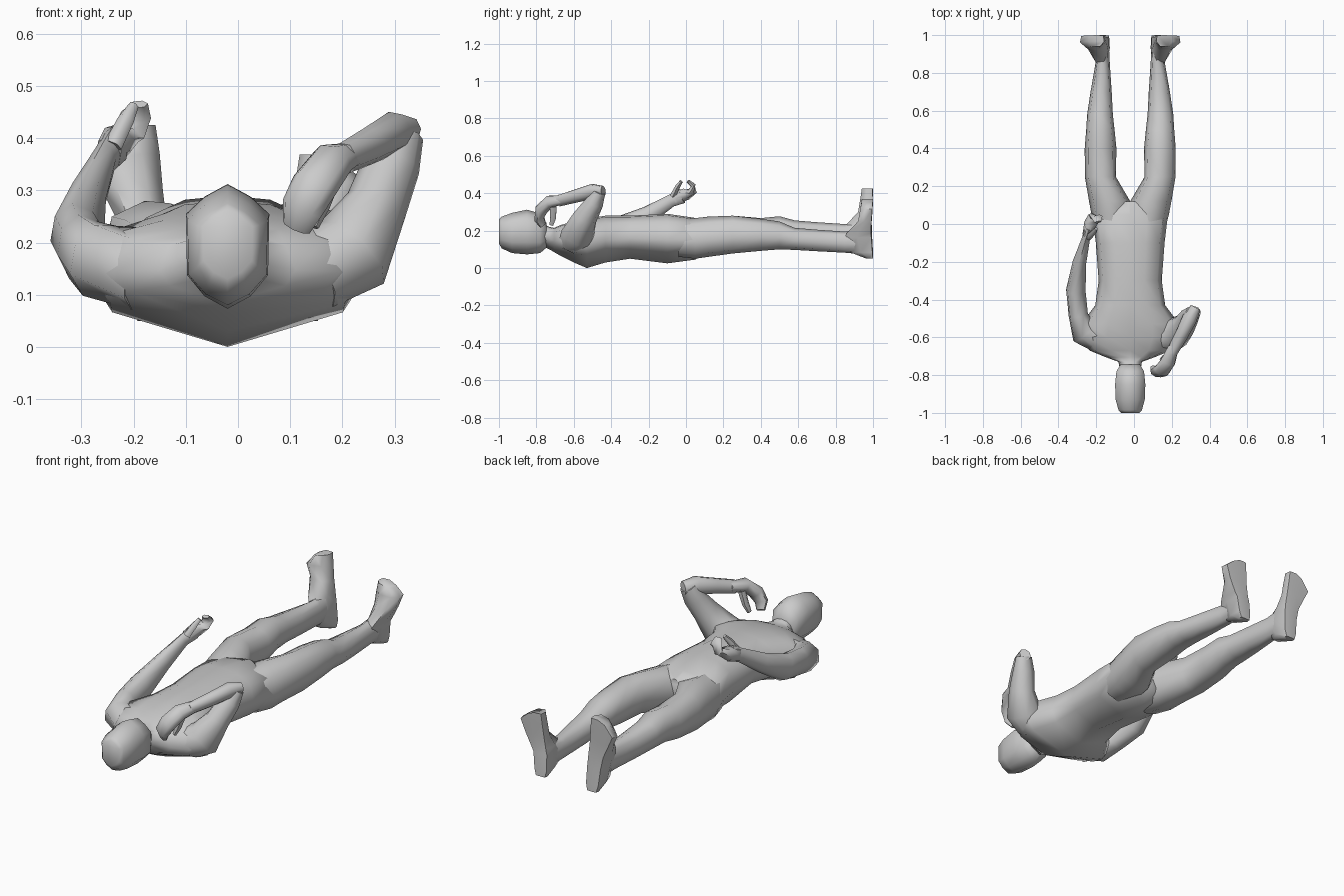
import bpy, bmesh, math
from mathutils import Vector

CX = -0.02  # body mid line


def loft(name, rings):
    """Skin a list of equal-length rings and cap both ends."""
    bm = bmesh.new()
    vs = [[bm.verts.new(p) for p in r] for r in rings]
    n = len(vs[0])
    for a, b in zip(vs, vs[1:]):
        for i in range(n):
            j = (i + 1) % n
            bm.faces.new((a[i], a[j], b[j], b[i]))
    bm.faces.new(vs[0])
    bm.faces.new(vs[-1])
    bmesh.ops.recalc_face_normals(bm, faces=bm.faces[:])
    me = bpy.data.meshes.new(name)
    bm.to_mesh(me)
    bm.free()
    ob = bpy.data.objects.new(name, me)
    bpy.context.collection.objects.link(ob)
    bpy.ops.object.select_all(action='DESELECT')
    bpy.context.view_layer.objects.active = ob
    ob.select_set(True)
    bpy.ops.object.shade_smooth_by_angle(angle=math.radians(60))
    return ob


def slices(sections, half):
    """Cross-sections across y: (y, centre x, half width, z low, z high)."""
    full = half + [(-x, z) for x, z in half[-2:0:-1]]
    return [[(cx + x * w, y, z0 + t * (z1 - z0)) for x, t in full]
            for y, cx, w, z0, z1 in sections]


def tube(path, side, n=8):
    """Rings along a bent path: (x, y, z, radius on side axis, other radius)."""
    pts = [Vector(p[:3]) for p in path]
    rings = []
    for i, p in enumerate(path):
        t = (pts[min(i + 1, len(pts) - 1)] - pts[max(i - 1, 0)]).normalized()
        u = Vector(side)
        u = (u - t * u.dot(t)).normalized()
        v = t.cross(u)
        rings.append([pts[i] + u * p[3] * math.cos(k * math.tau / n)
                      + v * p[4] * math.sin(k * math.tau / n) for k in range(n)])
    return rings


# torso with a ridged back, running from neck to hips
loft("torso", slices([
    (-0.80, CX, 0.050, 0.13, 0.25),
    (-0.73, CX, 0.062, 0.10, 0.22),
    (-0.705, CX, 0.13, 0.085, 0.215),
    (-0.67, CX, 0.215, 0.065, 0.23),
    (-0.60, CX, 0.265, 0.03, 0.25),
    (-0.53, CX, 0.26, 0.0, 0.265),
    (-0.43, CX, 0.185, 0.03, 0.28),
    (-0.30, CX, 0.167, 0.05, 0.28),
    (-0.10, CX, 0.182, 0.025, 0.29),
    (0.05, CX, 0.200, 0.045, 0.268),
    (0.12, CX, 0.05, 0.09, 0.25)],
    [(0, 0), (0.85, 0.25), (1, 0.48), (0.86, 0.84), (0.45, 0.97), (0, 1)]))

# head
loft("head", slices([
    (-1.0, CX, 0.048, 0.13, 0.262),
    (-0.985, CX, 0.062, 0.105, 0.275),
    (-0.93, CX, 0.077, 0.08, 0.295),
    (-0.85, CX, 0.08, 0.073, 0.312),
    (-0.78, CX, 0.073, 0.08, 0.292),
    (-0.745, CX, 0.052, 0.11, 0.24)],
    [(0, 0), (0.55, 0.1), (0.97, 0.27), (1, 0.76), (0.55, 0.9), (0, 1)]))

# legs and feet; one lower leg rests slightly lower and its toes end lower
for label, s, drop in (("left", 1, 0.04), ("right", -1, 0.0)):
    up = 0.02 - drop * 0.5
    loft(label + "_leg", slices([(y, CX + s * c, w, z0 + up * k, z1 - drop * k)
        for y, c, w, z0, z1, k in [
            (-0.04, 0.09, 0.09, 0.06, 0.255, 0),
            (0.05, 0.102, 0.103, 0.05, 0.267, 0),
            (0.12, 0.109, 0.109, 0.06, 0.275, 0),
            (0.25, 0.158, 0.082, 0.078, 0.28, 0),
            (0.40, 0.157, 0.084, 0.092, 0.267, 0.1),
            (0.50, 0.158, 0.075, 0.10, 0.277, 0.7),
            (0.58, 0.160, 0.068, 0.097, 0.255, 1),
            (0.70, 0.154, 0.056, 0.09, 0.245, 1),
            (0.85, 0.146, 0.038, 0.082, 0.235, 1),
            (0.93, 0.148, 0.036, 0.075, 0.25, 1)]],
        [(0, 0), (0.7, 0.1), (1, 0.42), (0.78, 0.85), (0, 1)]))
    # foot pointing up: (z, centre, half width, y front, y sole)
    loft(label + "_foot", [
        [(CX + s * (c + w * a), y0 + (y1 - y0) * b,
          0.05 + (z - 0.05 - 0.02 * max(a, 0) * (z > 0.35)) * (1 - 1.25 * drop))
         for a, b in [(-0.5, 0), (0.5, 0), (1, 0.45), (0.9, 0.97), (0, 1), (-0.9, 0.97), (-1, 0.45)]]
        for z, c, w, y0, y1 in [
            (0.05, 0.145, 0.028, 0.965, 1.0),
            (0.085, 0.146, 0.038, 0.88, 1.0),
            (0.17, 0.152, 0.042, 0.85, 0.995),
            (0.235 - drop, 0.162, 0.046, 0.86, 0.993),
            (0.30 - drop, 0.182, 0.058, 0.92, 0.993),
            (0.37 - drop, 0.198, 0.068, 0.932, 0.998),
            (0.425 - drop, 0.180, 0.042, 0.94, 1.0)]])

# lowered arm with a half-open hand
loft("lowered_arm", tube([
    (-0.19, -0.60, 0.15, 0.08, 0.08),
    (-0.265, -0.575, 0.165, 0.075, 0.075),
    (-0.295, -0.48, 0.185, 0.052, 0.07),
    (-0.308, -0.35, 0.21, 0.052, 0.068),
    (-0.288, -0.20, 0.285, 0.036, 0.048),
    (-0.255, -0.08, 0.36, 0.022, 0.034),
    (-0.235, -0.02, 0.385, 0.025, 0.04)], (1, 0, 0.15)))
loft("lowered_hand", tube([
    (-0.248, -0.06, 0.372, 0.026, 0.032),
    (-0.232, 0.0, 0.395, 0.034, 0.034),
    (-0.21, 0.035, 0.41, 0.036, 0.022),
    (-0.195, 0.035, 0.445, 0.030, 0.015),
    (-0.19, 0.01, 0.465, 0.018, 0.009)], (1, 0, 0.3), 6))
loft("lowered_thumb", tube([
    (-0.24, -0.07, 0.385, 0.018, 0.018),
    (-0.215, -0.045, 0.435, 0.016, 0.015),
    (-0.20, -0.025, 0.463, 0.01, 0.01)], (1, 0, 0), 6))

# raised upper arm, bent forearm and hand beside the head
loft("raised_upper_arm", tube([
    (0.15, -0.60, 0.15, 0.08, 0.08),
    (0.218, -0.58, 0.18, 0.09, 0.085),
    (0.265, -0.54, 0.27, 0.066, 0.06),
    (0.295, -0.49, 0.35, 0.05, 0.055),
    (0.315, -0.465, 0.41, 0.035, 0.042)], (0, 1, 0)))
loft("raised_forearm", tube([
    (0.326, -0.442, 0.41, 0.026, 0.032),
    (0.295, -0.50, 0.41, 0.038, 0.044),
    (0.25, -0.59, 0.385, 0.034, 0.038),
    (0.20, -0.68, 0.36, 0.028, 0.034)], (0.8, -0.3, -0.6)))
loft("raised_hand", tube([
    (0.21, -0.65, 0.365, 0.026, 0.030),
    (0.18, -0.73, 0.355, 0.034, 0.042),
    (0.147, -0.775, 0.31, 0.034, 0.046),
    (0.122, -0.785, 0.265, 0.026, 0.042),
    (0.112, -0.765, 0.23, 0.016, 0.03)], (0, -0.8, 0.6)))
loft("raised_thumb", tube([
    (0.18, -0.71, 0.33, 0.02, 0.02),
    (0.16, -0.71, 0.27, 0.016, 0.018),
    (0.145, -0.72, 0.23, 0.01, 0.012)], (1, 0, 0), 6))
